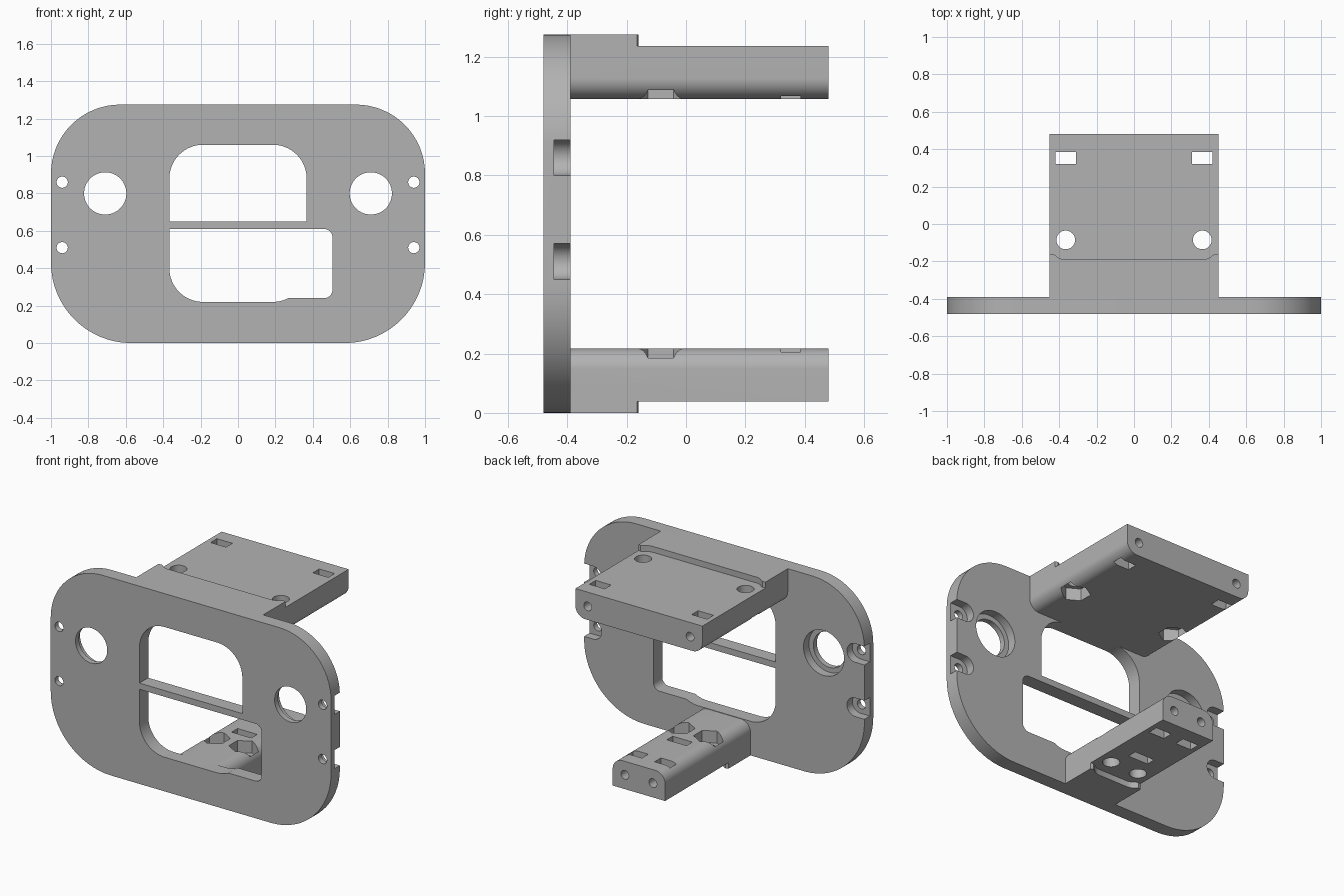
import bpy, bmesh
from math import pi, cos, sin
from mathutils import Vector

cube = bpy.data.objects.get("Cube")
if cube:
    bpy.data.objects.remove(cube, do_unlink=True)

grey = bpy.data.materials.new("plain grey")
grey.use_nodes = True
grey.diffuse_color = (0.45, 0.45, 0.45, 1)
grey.node_tree.nodes["Principled BSDF"].inputs["Base Color"].default_value = grey.diffuse_color

FRONT, BACK, END = -0.48, -0.39, 0.48
HEIGHT = 1.275


def prism(name, pts, axis, lo, hi):
    """Extrude a flat outline along y (points are x, z) or z (points are x, y)."""
    bm = bmesh.new()
    place = (lambda p: (p[0], lo, p[1])) if axis == "y" else (lambda p: (p[0], p[1], lo))
    face = bm.faces.new([bm.verts.new(place(p)) for p in pts])
    top = bmesh.ops.extrude_face_region(bm, geom=[face])["geom"]
    move = Vector((0, hi - lo, 0)) if axis == "y" else Vector((0, 0, hi - lo))
    bmesh.ops.translate(bm, vec=move, verts=[v for v in top if isinstance(v, bmesh.types.BMVert)])
    bmesh.ops.recalc_face_normals(bm, faces=bm.faces)
    mesh = bpy.data.meshes.new(name)
    bm.to_mesh(mesh)
    bm.free()
    mesh.materials.append(grey)
    obj = bpy.data.objects.new(name, mesh)
    bpy.context.collection.objects.link(obj)
    return obj


def rounded(x0, x1, y0, y1, radii):
    """Rectangle outline; radii run bottom left, bottom right, top right, top left."""
    pts = []
    corners = [(x0, y0, 1, 1), (x1, y0, -1, 1), (x1, y1, -1, -1), (x0, y1, 1, -1)]
    for i, ((x, y, sx, sy), r) in enumerate(zip(corners, radii)):
        if r == 0:
            pts.append((x, y))
            continue
        for k in range(17):
            a = pi + (i + k / 16) * pi / 2
            pts.append((x + sx * r + r * cos(a), y + sy * r + r * sin(a)))
    return pts


def rect(x0, x1, y0, y1):
    return rounded(x0, x1, y0, y1, (0, 0, 0, 0))


def ngon(x, y, r, n=40, turn=0):
    return [(x + r * cos(turn + 2 * pi * k / n), y + r * sin(turn + 2 * pi * k / n)) for k in range(n)]


def combine(obj, tool, operation="DIFFERENCE"):
    mod = obj.modifiers.new("shape", "BOOLEAN")
    mod.operation, mod.solver, mod.object = operation, "EXACT", tool
    bpy.context.view_layer.objects.active = obj
    bpy.ops.object.modifier_apply(modifier=mod.name)
    bpy.data.objects.remove(tool, do_unlink=True)


def cut(obj, pts, axis, lo, hi):
    combine(obj, prism("cutter", pts, axis, lo, hi))


def finish(obj):
    bpy.ops.object.select_all(action="DESELECT")
    obj.select_set(True)
    bpy.context.view_layer.objects.active = obj
    bpy.ops.object.shade_smooth_by_angle(angle=0.5)


# Face plate with two windows
plate = prism("face_plate", rounded(-1, 1, 0, HEIGHT, (0.43, 0.43, 0.37, 0.37)), "y", FRONT, BACK)
cut(plate, rounded(-0.367, 0.367, 0.65, 1.06, (0, 0, 0.18, 0.18)), "y", -0.6, -0.3)
cut(plate, rounded(-0.367, 0.367, 0.22, 0.61, (0.18, 0.18, 0, 0)), "y", -0.6, -0.3)
cut(plate, rounded(0, 0.505, 0.24, 0.61, (0, 0.045, 0.045, 0)), "y", -0.6, -0.3)

# Stepped round holes and side screw pockets
for s in (-1, 1):
    cut(plate, ngon(s * 0.71, 0.8, 0.113, 64), "y", -0.6, -0.3)
    cut(plate, ngon(s * 0.71, 0.8, 0.145, 64), "y", -0.445, -0.3)
    for z in (0.86, 0.51):
        cut(plate, ngon(s * 0.94, z, 0.03), "y", -0.6, -0.3)
        x0, x1 = sorted((s * 0.875, s * 1.1))
        r = 0.06
        radii = (r, 0, 0, r) if s > 0 else (0, r, r, 0)
        cut(plate, rounded(x0, x1, z - r, z + r, radii), "y", -0.445, -0.3)
finish(plate)


def make_arm(name, half, outer, inward, hole_x):
    """Arm from the plate's outer edge; inward is the z direction of its rounded face."""
    def z(d):
        return outer + inward * d

    def span(a, b):
        return sorted((z(a), z(b)))

    r = 0.07
    lo, hi = span(0.038, 0.217)
    radii = (r, r, 0, 0) if inward < 0 else (0, 0, r, r)
    arm = prism(name, rounded(-half, half, lo, hi, radii), "y", BACK, END)
    # Thick shoulder whose edge dips around the bolt holes
    edge = [(0, -0.165), (0.018, -0.16), (0.035, -0.168), (0.05, -0.182), (0.075, -0.19)]
    right = [(half - d, y) for d, y in edge]
    outline = [(-half, BACK), (half, BACK)] + right + [(-x, y) for x, y in reversed(right)]
    combine(arm, prism("shoulder", outline, "z", *span(0, 0.1)), "UNION")
    for s in (-1, 1):
        x = s * hole_x
        # Bolt hole, hexagonal nut pocket, strap slot and end screw hole
        cut(arm, ngon(x, -0.085, 0.05), "z", *span(-0.1, 0.4))
        cut(arm, ngon(x, -0.085, 0.087, 6, pi / 2), "z", *span(0.14, 0.4))
        cut(arm, rect(x - 0.055, x + 0.055, 0.32, 0.385), "z", *span(-0.1, 0.4))
        cut(arm, ngon(x, z(0.13), 0.028), "y", 0.35, 0.6)
    return arm


upper = make_arm("upper_arm", 0.453, HEIGHT, -1, 0.365)
finish(upper)
lower = make_arm("lower_arm", 0.187, 0, 1, 0.1)
cut(lower, rect(-0.07, 0.07, 0.035, 0.095), "z", -0.1, 0.4)
finish(lower)
